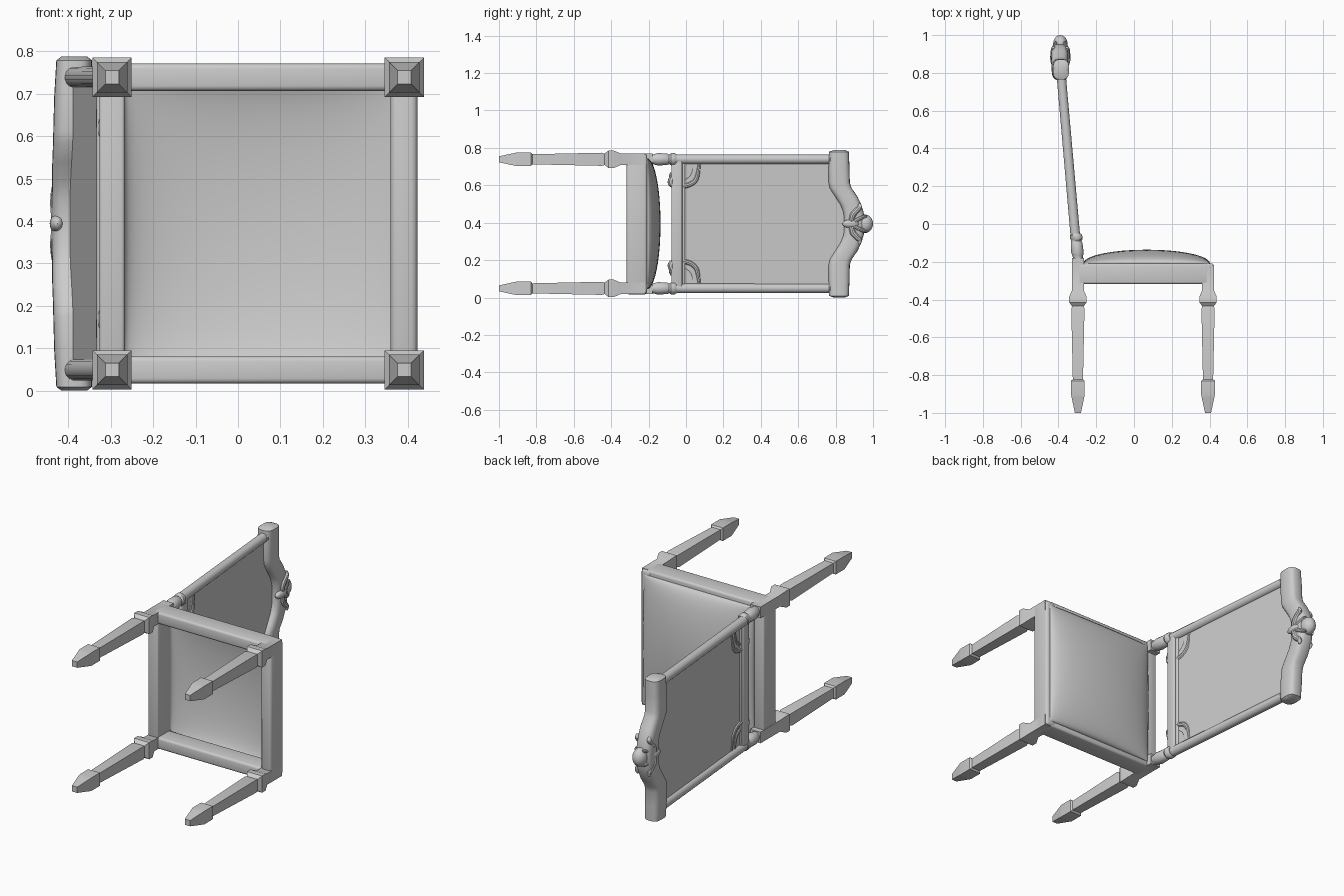
import bpy, bmesh, math
from mathutils import Vector

if "Cube" in bpy.data.objects:
    bpy.data.objects.remove(bpy.data.objects["Cube"])

ZC = 0.394          # mid plane of the chair's width (chair lies on its side)
ZL = 0.345          # half distance between legs


def back_x(y):
    # x of the leaning backrest at height y
    return -0.31 - 0.088 * (y + 0.07)


def finish(name, bm):
    bmesh.ops.recalc_face_normals(bm, faces=bm.faces)
    me = bpy.data.meshes.new(name)
    bm.to_mesh(me)
    bm.free()
    ob = bpy.data.objects.new(name, me)
    bpy.context.collection.objects.link(ob)
    return ob


def skin(name, rings):
    # closed surface through rings of points
    bm = bmesh.new()
    vs = [[bm.verts.new(p) for p in r] for r in rings]
    n = len(vs[0])
    for a, b in zip(vs, vs[1:]):
        for i in range(n):
            bm.faces.new((a[i], a[(i + 1) % n], b[(i + 1) % n], b[i]))
    bm.faces.new(vs[0])
    bm.faces.new(vs[-1])
    return finish(name, bm)


def turned(name, prof, n):
    # prof: (x, y, z, half width), sections stacked along y
    k = 1 / math.cos(math.pi / n) if n == 4 else 1
    ang = [2 * math.pi * (i + 0.5) / n for i in range(n)]
    return skin(name, [[(x + k * r * math.cos(a), y, z + k * r * math.sin(a))
                        for a in ang] for x, y, z, r in prof])


def box(name, lo, hi, bevel=0.008):
    bm = bmesh.new()
    bmesh.ops.create_cube(bm, size=1)
    for v in bm.verts:
        v.co = Vector([(a + b) / 2 + c * (b - a) for a, b, c in zip(lo, hi, v.co)])
    if bevel:
        bmesh.ops.bevel(bm, geom=bm.edges[:], offset=bevel, segments=3,
                        profile=0.5, affect='EDGES')
    return finish(name, bm)


def tube(name, pts, depth):
    # pts: (x, y, z, thickness factor)
    cu = bpy.data.curves.new(name, 'CURVE')
    cu.dimensions = '3D'
    cu.bevel_depth, cu.bevel_resolution, cu.use_fill_caps = depth, 3, True
    sp = cu.splines.new('NURBS')
    sp.points.add(len(pts) - 1)
    for p, (x, y, z, r) in zip(sp.points, pts):
        p.co, p.radius = (x, y, z, 1), r
    sp.order_u, sp.use_endpoint_u, sp.resolution_u = 3, True, 6
    ob = bpy.data.objects.new(name, cu)
    bpy.context.collection.objects.link(ob)
    bpy.ops.object.select_all(action='DESELECT')
    ob.select_set(True)
    bpy.context.view_layer.objects.active = ob
    bpy.ops.object.convert(target='MESH')


def blob(name, loc, size):
    bm = bmesh.new()
    bmesh.ops.create_uvsphere(bm, u_segments=20, v_segments=12, radius=1)
    for v in bm.verts:
        v.co = Vector([l + s * c for l, s, c in zip(loc, size, v.co)])
    return finish(name, bm)


# tapered square legs with block feet
LEG = [(-1, .016), (-.92, .033), (-.905, .036), (-.83, .036), (-.822, .027),
       (-.45, .035), (-.435, .031), (-.415, .046), (-.385, .046), (-.35, .031)]
for s, side in ((-1, 'left'), (1, 'right')):
    z = ZC + s * ZL
    turned('front_leg_' + side, [(.392, y, z, r) for y, r in LEG + [(-.22, .031)]], 4)
    turned('back_leg_' + side, [(-.297, y, z, r) for y, r in LEG + [(-.18, .031)]], 4)

    # turned collar and leaning back post
    turned('post_collar_' + side,
           [(-.297 - .08 * (y + .18), y, z, r) for y, r in
            ((-.2, .028), (-.175, .027), (-.165, .03), (-.15, .034), (-.1, .031),
             (-.09, .026), (-.08, .033), (-.06, .033), (-.05, .026))], 16)
    turned('back_post_' + side, [(back_x(y), y, z, r) for y, r in
           ((-.1, .026), (.765, .025), (.77, .029), (.785, .03), (.8, .034))], 16)
    # side seat rail
    box('side_rail_' + side, (-.297, -.318, z - .032), (.392, -.21, z + .032), .012)

    # corner scrolls at the bottom of the backrest
    for off, w in ((0, 1), (-.028, .7)):
        pts = [(.07, .30, .6), (.065, .25, .8), (.05, .205, .9), (.0, .18, .9),
               (-.055, .183, 1.1), (-.085, .2, 1.4), (-.07, .225, 1.2)]
        tube('corner_scroll_' + side,
             [(back_x(a), a + off * (a > -.03), ZC + s * (b + .03 - off * .6 - .01 * (off == 0)), r * w)
              for a, b, r in pts], .016)

# front and rear seat rails
box('front_rail', (.36, -.318, ZC - ZL - .03), (.423, -.208, ZC + ZL + .03), .015)
box('rear_rail', (-.327, -.318, ZC - ZL), (-.267, -.21, ZC + ZL), .008)

# domed seat cushion, an open shell
N = 24
bm = bmesh.new()
bmesh.ops.create_grid(bm, x_segments=N, y_segments=N, size=1)
for v in bm.verts:
    u, w = (math.sin(c * math.pi / 2) for c in v.co[:2])
    h = (max(0, 1 - u * u) * max(0, 1 - w * w)) ** 0.5
    v.co = (.067 + .335 * u, -.208 + .072 * h, ZC + .35 * w)
rim = bmesh.ops.extrude_edge_only(bm, edges=[e for e in bm.edges if e.is_boundary])
for v in rim['geom']:
    if isinstance(v, bmesh.types.BMVert):
        v.co.y -= .02
finish('seat_cushion', bm)

# leaning back panel
skin('back_panel', [[(back_x(y) + d, y, ZC + q) for d, q in
                     ((-.006, -ZL), (.006, -ZL), (.006, ZL), (-.006, ZL))]
                    for y in (-.04, .87)])

# moulded lower back rail
for lo, hi, t in ((-.078, -.02, .022), (-.03, -.004, .013)):
    x = back_x((lo + hi) / 2)
    box('lower_back_rail', (x - t, lo, ZC - ZL), (x + t, hi, ZC + ZL), .009)

# arched crest rail: (distance from middle, lower y, upper y, half depth)
HALF = [(.394, .79, .85, .03), (.385, .765, .871, .042), (.3, .762, .874, .044),
        (.22, .762, .876, .044), (.19, .768, .886, .044), (.145, .797, .917, .045),
        (.1, .826, .938, .045), (.06, .842, .95, .045)]
secs = [(-d, a, b, t) for d, a, b, t in HALF] + [(0, .846, .955, .046)] + HALF[::-1]


def rnd(v, p=.65):
    return math.copysign(abs(v) ** p, v)


rings = []
for d, a, b, t in secs:
    c, h = (a + b) / 2, (b - a) / 2
    rings.append([(-.386 - .008 * (1 - (d / .394) ** 2) + t * rnd(math.cos(q)),
                   c + h * rnd(math.sin(q)), ZC + d)
                  for q in [2 * math.pi * i / 24 for i in range(24)]])
skin('crest_rail', rings)

# carved shell ornament with side leaves on both faces of the crest
blob('crest_shell', (-.39, .955, ZC), (.038, .045, .05))
for f, face in ((1, 'front'), (-1, 'back')):
    xf = -.39 + f * .036
    blob('crest_drop_' + face, (xf, .88, ZC), (.018, .045, .022))
    for s in (-1, 1):
        tube('crest_leaf_' + face,
             [(xf, .885, ZC, .8), (xf, .885, ZC + s * .04, 1.1), (xf, .91, ZC + s * .07, 1),
              (xf, .935, ZC + s * .09, .8), (xf, .925, ZC + s * .108, .4)], .016)
        tube('crest_petal_' + face,
             [(xf, .9, ZC + s * .01, .9), (xf, .93, ZC + s * .035, 1), (xf - f * .015, .965, ZC + s * .04, .5)], .014)

bpy.ops.object.select_all(action='SELECT')
bpy.context.view_layer.objects.active = bpy.context.scene.objects[0]
bpy.ops.object.shade_smooth_by_angle(angle=math.radians(35))
